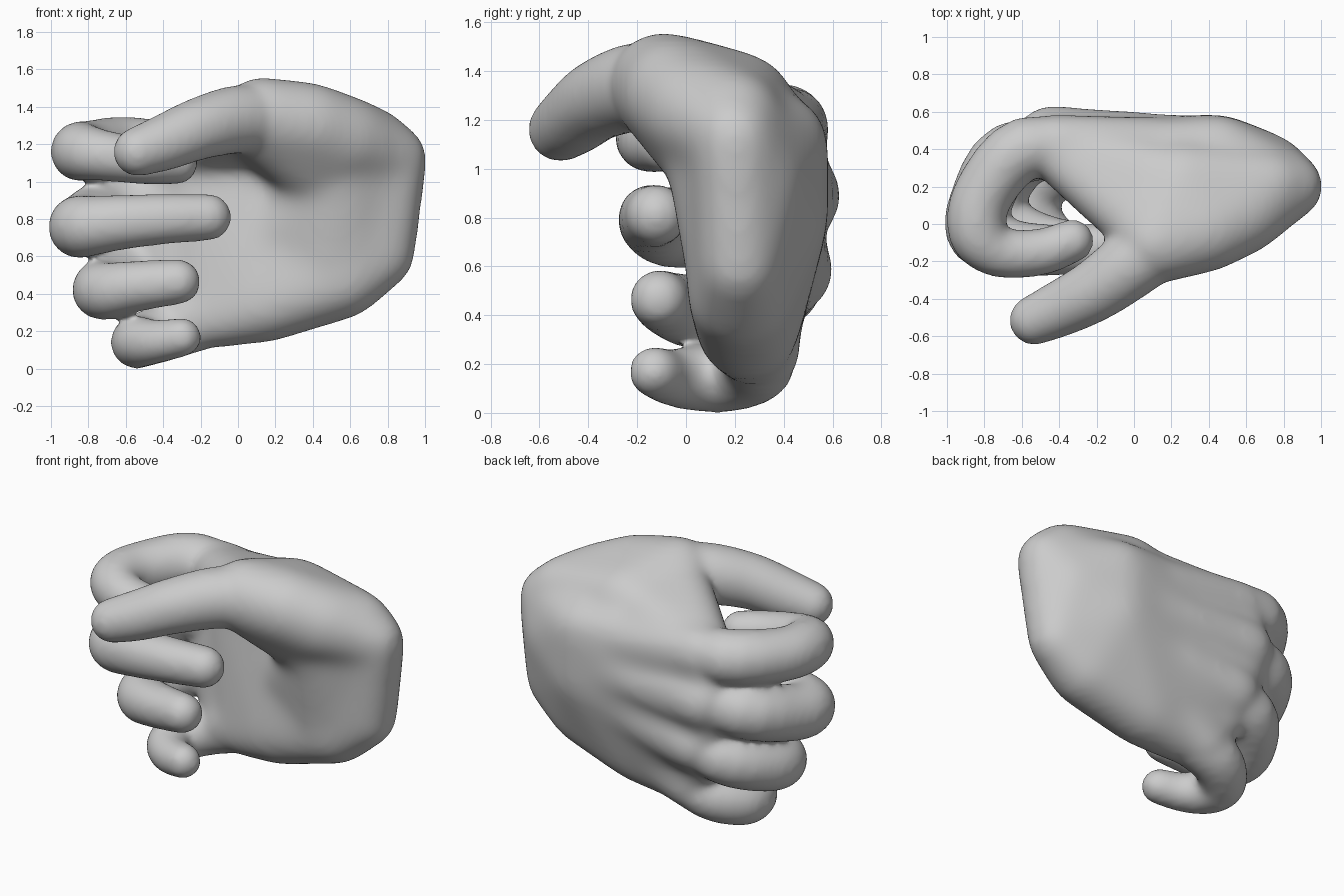
import bpy, bmesh
from mathutils import Vector, Matrix

cube = bpy.data.objects.get("Cube")
if cube:
    bpy.data.objects.remove(cube)

skin = bpy.data.materials.new("light grey")
skin.use_nodes = True
COLOUR = (0.6, 0.6, 0.6, 1)
skin.diffuse_color = COLOUR
skin.node_tree.nodes["Principled BSDF"].inputs["Base Color"].default_value = COLOUR


def hull(bm, *balls):
    """Add the convex hull of several (x, y, z, radius) balls."""
    part = bmesh.new()
    for x, y, z, r in balls:
        bmesh.ops.create_icosphere(part, subdivisions=3, radius=r,
                                   matrix=Matrix.Translation((x, y, z)))
    res = bmesh.ops.convex_hull(part, input=part.verts[:])
    junk = {g for g in res["geom_interior"] + res["geom_unused"]
            if isinstance(g, bmesh.types.BMVert)}
    bmesh.ops.delete(part, geom=list(junk), context="VERTS")
    tmp = bpy.data.meshes.new("tmp")
    part.to_mesh(tmp)
    part.free()
    bm.from_mesh(tmp)
    bpy.data.meshes.remove(tmp)


def finger(bm, *joints, steps=4):
    """Sweep a ball along a smooth path through the joints."""
    pts = [Vector(j) for j in joints]
    pts = [pts[0] * 2 - pts[1]] + pts + [pts[-1] * 2 - pts[-2]]
    path = []
    for a, b, c, d in zip(pts, pts[1:], pts[2:], pts[3:]):
        for i in range(steps):
            t = i / steps
            path.append(0.5 * (2 * b + (c - a) * t + (2 * a - 5 * b + 4 * c - d) * t * t
                               + (3 * b - a - 3 * c + d) * t ** 3))
    path.append(pts[-2])
    for p, q in zip(path, path[1:]):
        hull(bm, p, q)


def fuse(bm, name, voxel, rounds):
    """Merge overlapping parts into one soft skin and return its object."""
    source = bpy.data.meshes.new("parts")
    bm.to_mesh(source)
    bm.free()
    obj = bpy.data.objects.new(name, source)
    bpy.context.collection.objects.link(obj)
    remesh = obj.modifiers.new("fuse", "REMESH")
    remesh.mode = "VOXEL"
    remesh.voxel_size = voxel
    soften = obj.modifiers.new("soften", "SMOOTH")
    soften.factor = 0.5
    soften.iterations = rounds
    bpy.context.view_layer.update()
    graph = bpy.context.evaluated_depsgraph_get()
    obj.data = bpy.data.meshes.new_from_object(obj.evaluated_get(graph))
    obj.modifiers.clear()
    bpy.data.meshes.remove(source)
    return obj


palm = bmesh.new()
# Palm slab: wrist, heel of the hand and the thinner front edge
hull(palm, (.85, .2, 1.13, .17), (.78, .22, .6, .17), (.56, .22, .48, .22),
     (.15, .25, .35, .215), (-.12, .27, .27, .165), (-.25, .38, .58, .16),
     (-.3, .4, .9, .16), (-.28, .37, 1.14, .16), (.45, .38, 1.1, .205),
     (.45, .37, .8, .215), (.72, .28, .95, .205))
# Webbing between the finger roots
hull(palm, (-.5, .41, 1.1, .13), (-.5, .41, .75, .13), (-.42, .36, .46, .13),
     (-.25, .3, .28, .14), (.1, .35, 1.1, .15), (.1, .3, .45, .15))
# Knuckle ridges running from the back of the hand into each finger
for ridge in [((.2, .38, 1.1, .19), (-.45, .42, 1.17, .175)),
              ((.2, .4, .9, .19), (-.45, .445, .89, .195)),
              ((.15, .37, .68, .19), (-.38, .43, .58, .18)),
              ((.1, .29, .42, .18), (-.27, .3, .25, .175))]:
    hull(palm, *ridge)
# Thumb muscle, its slope into the palm, and the web towards the first finger
hull(palm, (.12, -.1, 1.34, .225), (.38, -.03, 1.3, .235), (.57, .06, 1.23, .235),
     (.25, .22, 1.25, .23), (.72, .2, 1.2, .2), (.85, .2, 1.13, .17),
     (.4, .1, 1.08, .215))
hull(palm, (.55, .1, 1.15, .2), (.6, .17, .65, .175), (.25, .25, .75, .21),
     (.5, .13, .95, .2), (.85, .2, 1.1, .16), (.5, .2, .5, .19))
hull(palm, (.09, -.06, 1.33, .18), (-.4, .37, 1.17, .165), (.2, .22, 1.25, .2),
     (.04, .13, 1.27, .175), (-.3, .4, 1.16, .17))
palm_object = fuse(palm, "palm", 0.03, 24)

bm = bmesh.new()
bm.from_mesh(palm_object.data)
bpy.data.objects.remove(palm_object)

# Thumb
finger(bm, (.25, -.03, 1.31, .18), (.02, -.19, 1.335, .185), (-.2, -.35, 1.285, .168),
       (-.39, -.45, 1.21, .152), (-.535, -.515, 1.16, .134))

# Index, middle, ring and little fingers, knuckle to tip
finger(bm, (-.2, .37, 1.15, .14), (-.58, .405, 1.18, .168), (-.8, .17, 1.165, .162),
       (-.838, -.04, 1.16, .158), (-.72, -.15, 1.14, .137), (-.5, -.15, 1.11, .127),
       (-.33, -.09, 1.1, .117))
finger(bm, (-.25, .4, .9, .15), (-.66, .37, .85, .175), (-.825, .1, .77, .17),
       (-.827, -.06, .76, .167), (-.65, -.125, .78, .15), (-.4, -.14, .8, .137),
       (-.16, -.12, .81, .127))
finger(bm, (-.2, .38, .6, .14), (-.54, .39, .52, .165), (-.71, .2, .44, .16),
       (-.71, .04, .415, .155), (-.55, -.06, .44, .138), (-.32, -.11, .465, .122))
finger(bm, (-.1, .27, .27, .14), (-.37, .29, .2, .155), (-.525, .18, .148, .145),
       (-.525, .05, .142, .138), (-.43, -.06, .145, .117), (-.3, -.13, .168, .106))

hand = fuse(bm, "hand", 0.02, 18)
hand.data.materials.clear()
hand.data.materials.append(skin)
for poly in hand.data.polygons:
    poly.use_smooth = True
    poly.material_index = 0
